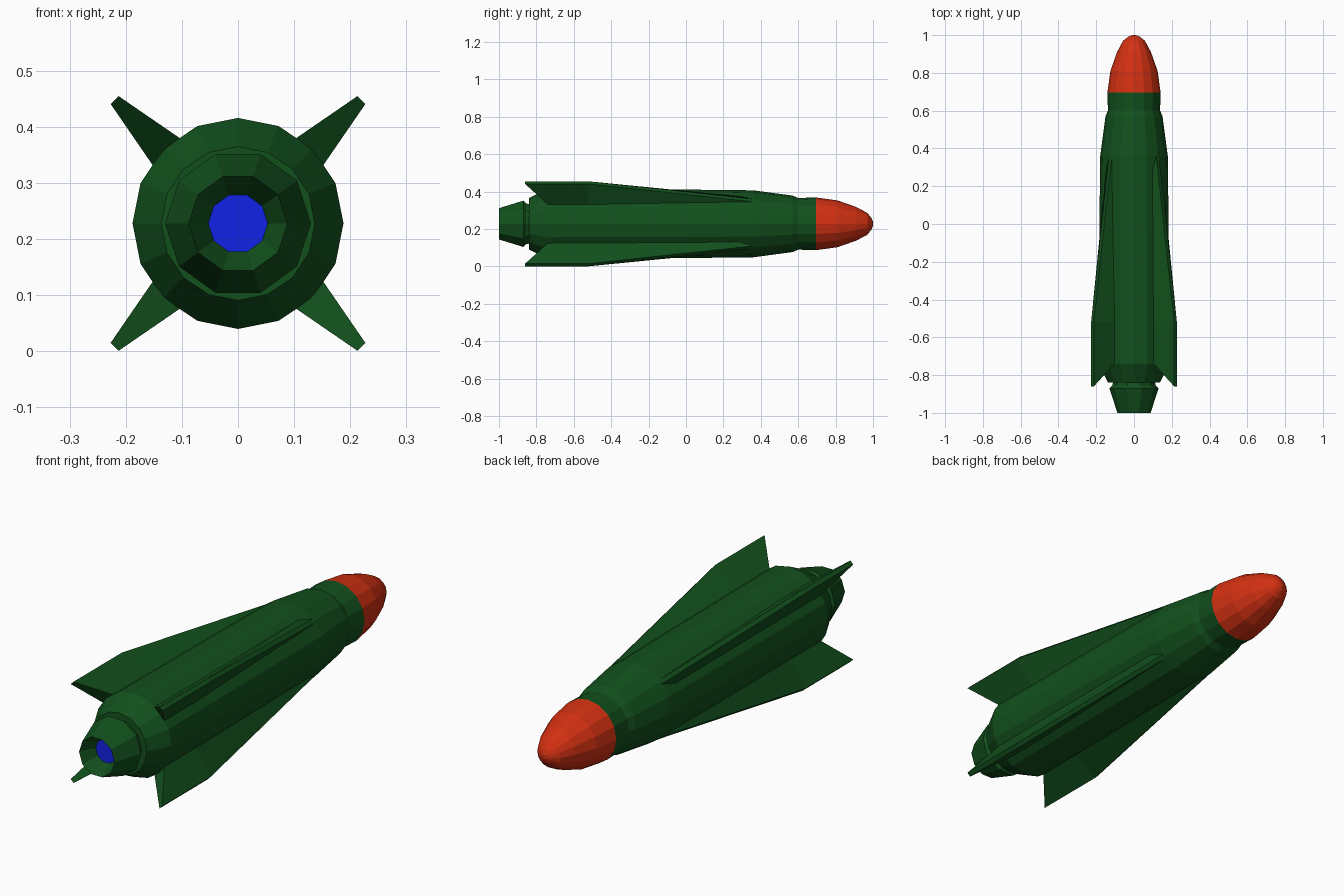
import bpy, bmesh, math

if "Cube" in bpy.data.objects:
    bpy.data.objects.remove(bpy.data.objects["Cube"])

CZ = 0.228  # height of the long axis


def material(name, rgb):
    m = bpy.data.materials.new(name)
    m.diffuse_color = (*rgb, 1)
    m.use_nodes = True
    m.node_tree.nodes["Principled BSDF"].inputs["Base Color"].default_value = m.diffuse_color
    return m


GREEN = material("green_paint", (0.006, 0.08, 0.012))
RED = material("red_paint", (0.65, 0.03, 0.006))
BLUE = material("blue_glow", (0.006, 0.016, 0.8))


def finish(bm, name, mat):
    bmesh.ops.recalc_face_normals(bm, faces=bm.faces)
    me = bpy.data.meshes.new(name)
    bm.to_mesh(me)
    bm.free()
    me.materials.append(mat)
    ob = bpy.data.objects.new(name, me)
    bpy.context.collection.objects.link(ob)
    return ob


def loft(name, rings, mat):
    """Skin a list of equal-length point rings and cap both ends."""
    bm = bmesh.new()
    vs = [[bm.verts.new(p) for p in ring] for ring in rings]
    n = len(vs[0])
    for a, b in zip(vs, vs[1:]):
        for i in range(n):
            j = (i + 1) % n
            bm.faces.new((a[i], a[j], b[j], b[i]))
    bm.faces.new(vs[0])
    bm.faces.new(vs[-1])
    return finish(bm, name, mat)


def lathe(name, profile, sides, mat):
    """Turn (y, radius) points around the long axis."""
    step = 2 * math.pi / sides
    return loft(name, [[(r * math.cos(i * step), y, CZ + r * math.sin(i * step))
                        for i in range(sides)] for y, r in profile], mat)


# Hull with tapered tail, shoulder and collar
lathe("hull", [(-0.84, 0.137), (-0.74, 0.188), (0.0, 0.183), (0.36, 0.179),
               (0.57, 0.151), (0.60, 0.138), (0.695, 0.141)], 16, GREEN)

# Rounded nose
lathe("nose_cone", [(0.695, 0.141), (0.81, 0.125), (0.91, 0.09), (0.97, 0.058),
                    (0.992, 0.03), (1.0, 0.01)], 16, RED)

# Hollow exhaust nozzle and its glowing disc
lathe("nozzle", [(-0.835, 0.11), (-0.855, 0.115), (-0.87, 0.13), (-1.0, 0.088),
                 (-0.93, 0.053)], 10, GREEN)
lathe("exhaust_glow", [(-0.932, 0.053), (-0.931, 0.053)], 10, BLUE)

# Four swept fins, wide at the root and thin at the tip
ROOT, ROOT_W, TIP_W = 0.16, 0.038, 0.01
for k in range(4):
    a = math.pi / 4 + k * math.pi / 2
    c, s = math.cos(a), math.sin(a)
    # (root y, outer y, outer radius)
    stations = [(-0.72, -0.86, 0.311), (-0.52, -0.52, 0.311), (0.36, 0.36, 0.177)]
    rings = []
    for y_root, y_out, r_out in stations:
        section = [(ROOT, -ROOT_W, y_root), (r_out, -TIP_W, y_out),
                   (r_out, TIP_W, y_out), (ROOT, ROOT_W, y_root)]
        rings.append([(r * c - w * s, y, CZ + r * s + w * c) for r, w, y in section])
    loft(f"fin_{k + 1}", rings, GREEN)
